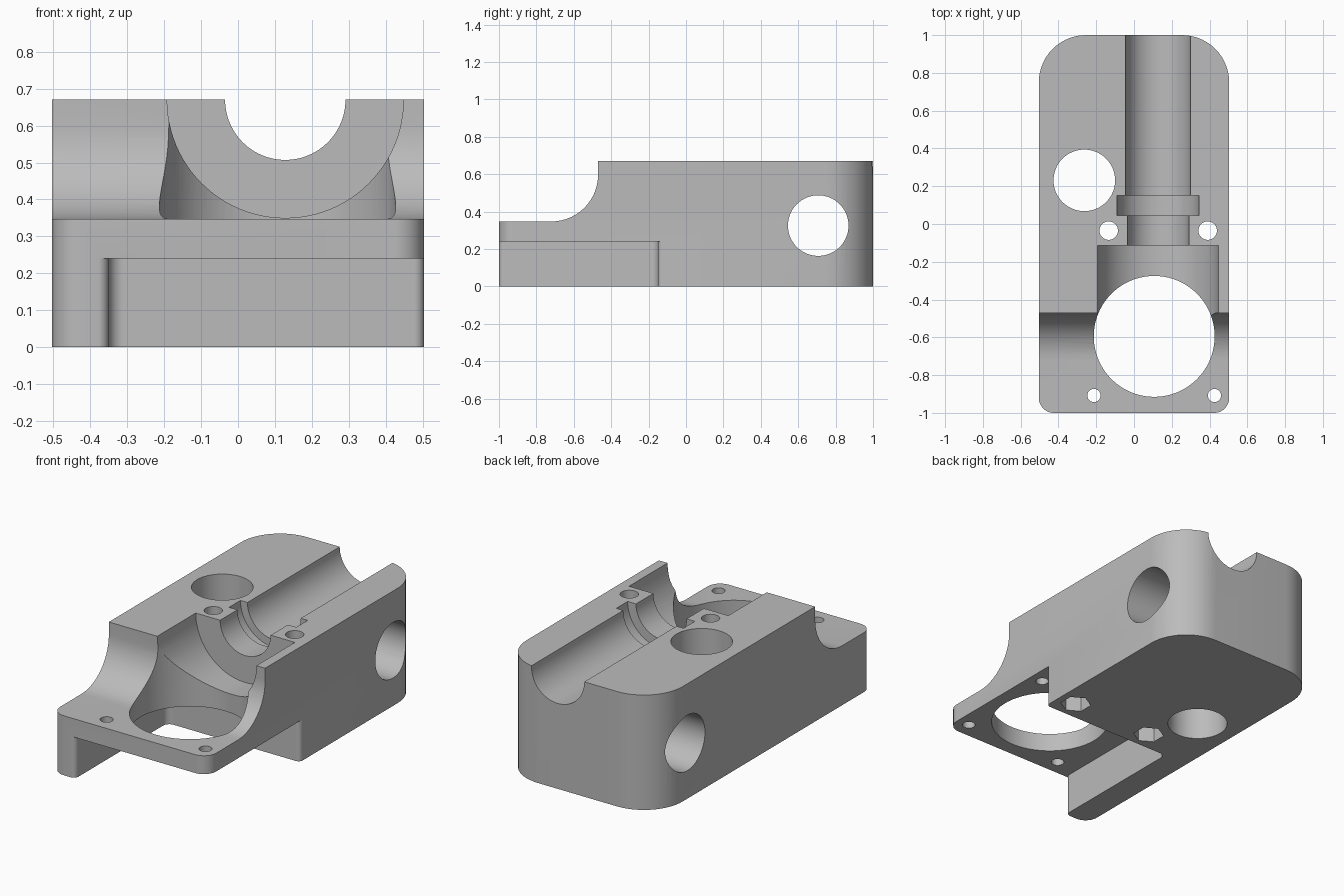
import bpy, bmesh, math
from mathutils import Vector

if "Cube" in bpy.data.objects:
    bpy.data.objects.remove(bpy.data.objects["Cube"], do_unlink=True)

W, TOP, STEP, POCKET = 0.504, 0.67, 0.347, 0.24
BORE_X = 0.128
MOTOR = (0.107, -0.595)

grey = bpy.data.materials.new("plain grey")
grey.use_nodes = True
grey.diffuse_color = (0.5, 0.5, 0.5, 1)
grey.node_tree.nodes["Principled BSDF"].inputs["Base Color"].default_value = (0.5, 0.5, 0.5, 1)


def circle(cx, cy, r, n=64, turn=0.0):
    return [(cx + r * math.cos(turn + math.tau * i / n),
             cy + r * math.sin(turn + math.tau * i / n)) for i in range(n)]


def rounded(corners, steps=14):
    """Outline from (x, y, radius) corners."""
    out = []
    for i, (x, y, r) in enumerate(corners):
        p = Vector((x, y))
        if r == 0:
            out.append((x, y))
            continue
        a = (Vector(corners[i - 1][:2]) - p).normalized()
        b = (Vector(corners[(i + 1) % len(corners)][:2]) - p).normalized()
        half = a.angle(b) / 2
        centre = p + (a + b).normalized() * r / math.sin(half)
        start = p + a * r / math.tan(half) - centre
        end = p + b * r / math.tan(half) - centre
        sweep = start.angle_signed(end)
        for k in range(steps + 1):
            t = -sweep * k / steps
            c, s = math.cos(t), math.sin(t)
            out.append((centre.x + start.x * c - start.y * s,
                        centre.y + start.x * s + start.y * c))
    return out


def prism(name, outline, lo, hi, axis="z"):
    """Extrude a 2D outline along one axis."""
    place = {"x": lambda a, b, h: (h, a, b),
             "y": lambda a, b, h: (a, h, b),
             "z": lambda a, b, h: (a, b, h)}[axis]
    bm = bmesh.new()
    face = bm.faces.new([bm.verts.new(place(a, b, lo)) for a, b in outline])
    new = bmesh.ops.extrude_face_region(bm, geom=[face])["geom"]
    shift = Vector(place(0, 0, hi - lo))
    bmesh.ops.translate(bm, vec=shift, verts=[v for v in new if isinstance(v, bmesh.types.BMVert)])
    bmesh.ops.recalc_face_normals(bm, faces=bm.faces)
    mesh = bpy.data.meshes.new(name)
    bm.to_mesh(mesh)
    bm.free()
    mesh.materials.append(grey)
    obj = bpy.data.objects.new(name, mesh)
    bpy.context.collection.objects.link(obj)
    return obj


# Block with large rear and small front corner rounds
block = prism("bearing_block", rounded([(-W, -1, 0.08), (W, -1, 0.08),
                                        (W, 1, 0.25), (-W, 1, 0.25)]), 0, TOP)

cutters = [
    # Front step with a coved rise
    prism("step_cutter", rounded([(-1.2, STEP, 0), (-0.47, STEP, 0.25),
                                  (-0.47, 1, 0), (-1.2, 1, 0)]), -1, 1, "x"),
    # Underside pocket, open to the front and one side
    prism("pocket_cutter", rounded([(-0.38, -1.2, 0), (-0.381, -1.0005, 0), (-0.35, -1.0005, 0.03),
                                    (-0.35, -0.15, 0.04), (W + 0.0005, -0.15, 0.027),
                                    (W + 0.0005, -0.12, 0), (0.7, -0.12, 0), (0.7, -1.2, 0)]),
          -0.1, POCKET),
    # Round openings through the block
    prism("motor_opening", circle(*MOTOR, 0.32, 96), -0.1, 1),
    prism("rod_hole", circle(-0.263, 0.231, 0.163), -0.1, 1),
    prism("cross_hole", circle(0.707, 0.325, 0.162), -1, 1, "x"),
]

# Stepped half-round channel along the top
for name, r, lo, hi in [("front_bore", 0.32, -1.2, -0.115), ("neck_bore", 0.163, -0.2, 0.1),
                        ("ring_groove", 0.217, 0.045, 0.15), ("rear_bore", 0.172, 0.1, 1.2)]:
    cutters.append(prism(name, circle(BORE_X, TOP, r, 96), lo, hi, "y"))

# Motor screw holes; the rear pair is blind
for side in (-1, 1):
    x = MOTOR[0] + side * 0.319
    cutters.append(prism("front_screw_hole", circle(x, -0.908, 0.035, 32), -0.1, 1))
    cutters.append(prism("rear_screw_hole", circle(x, -0.28, 0.035, 32), 0.1, 0.4))

# Clamp screw holes with hexagonal nut recesses underneath
for side in (-1, 1):
    x = BORE_X + side * 0.262
    cutters.append(prism("clamp_hole", circle(x, -0.035, 0.049, 32), -0.1, 1))
    cutters.append(prism("nut_recess", circle(x, -0.035, 0.084, 6, math.pi / 2), -0.1, 0.15))

bpy.ops.object.select_all(action="DESELECT")
bpy.context.view_layer.objects.active = block
block.select_set(True)
for cutter in cutters:
    mod = block.modifiers.new(cutter.name, "BOOLEAN")
    mod.operation, mod.solver, mod.object = "DIFFERENCE", "EXACT", cutter
    bpy.ops.object.modifier_apply(modifier=mod.name)
    bpy.data.objects.remove(cutter, do_unlink=True)

bpy.ops.object.shade_smooth_by_angle(angle=math.radians(25))
